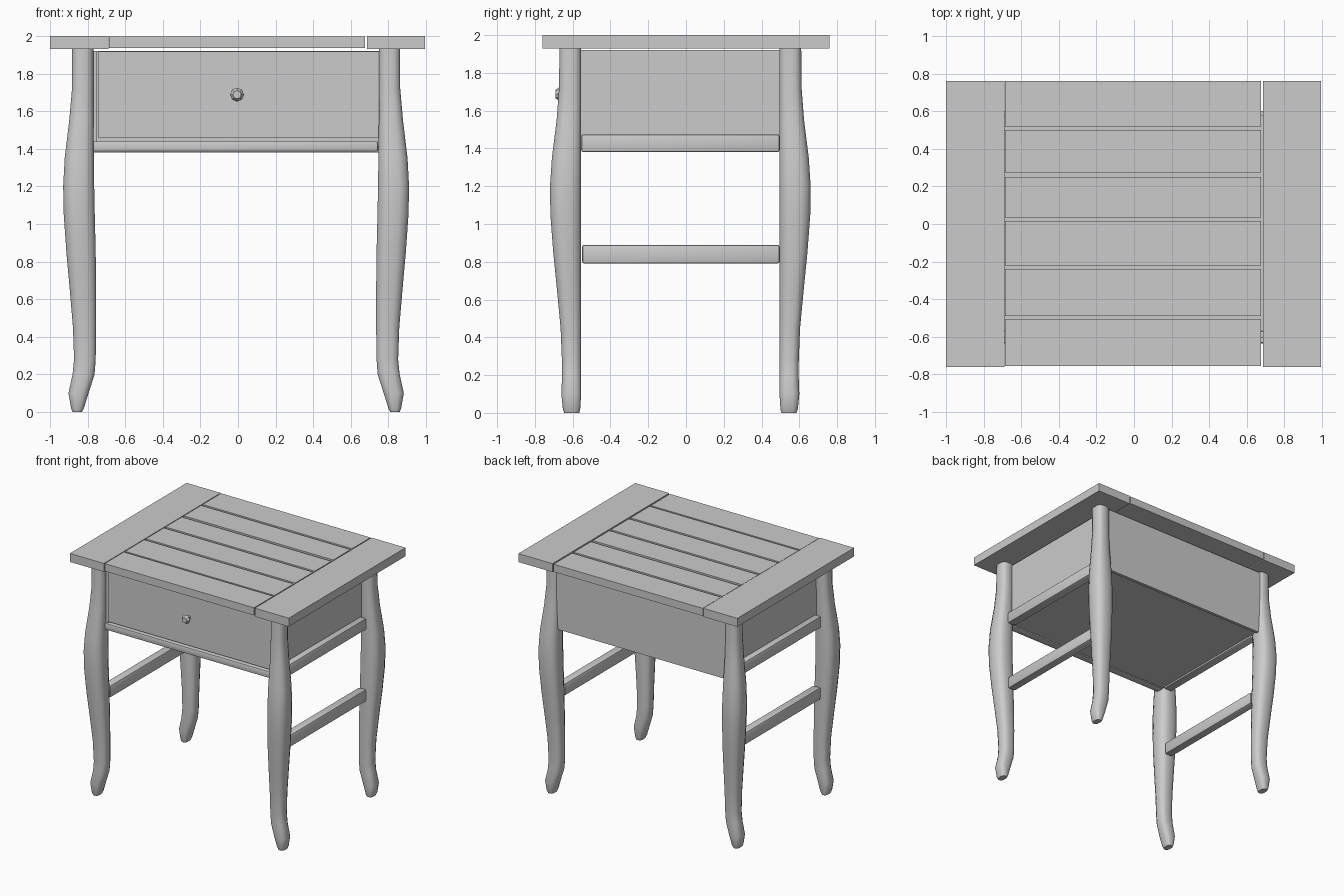
import bpy, bmesh, math
from mathutils import Matrix

if "Cube" in bpy.data.objects:
    bpy.data.objects.remove(bpy.data.objects["Cube"])

grey = bpy.data.materials.new("painted grey")
grey.diffuse_color = (0.6, 0.6, 0.6, 1)
grey.use_nodes = True
grey.node_tree.nodes["Principled BSDF"].inputs["Base Color"].default_value = grey.diffuse_color


def finish(name, bm, smooth=True):
    bmesh.ops.recalc_face_normals(bm, faces=bm.faces)
    mesh = bpy.data.meshes.new(name)
    bm.to_mesh(mesh)
    bm.free()
    mesh.materials.append(grey)
    ob = bpy.data.objects.new(name, mesh)
    bpy.context.collection.objects.link(ob)
    if smooth:
        bpy.ops.object.select_all(action='DESELECT')
        ob.select_set(True)
        bpy.context.view_layer.objects.active = ob
        bpy.ops.object.shade_smooth_by_angle(angle=math.radians(40))
    return ob


def box(name, x, y, z, bevel=0.0):
    bm = bmesh.new()
    bmesh.ops.create_cube(bm, size=1)
    for v in bm.verts:
        v.co = [a + (c + 0.5) * (b - a) for c, (a, b) in zip(v.co, (x, y, z))]
    if bevel:
        bmesh.ops.bevel(bm, geom=bm.edges[:], offset=bevel, segments=2,
                        affect='EDGES', profile=0.5)
    return finish(name, bm, bool(bevel))


# Legs: (z, x inner, x outer, y inner, y outer), measured from the leg frame centre
CX, CY = -0.01, -0.03
LEG = [
    (0.00, 0.82, 0.87, 0.535, 0.615),
    (0.02, 0.81, 0.878, 0.53, 0.622),
    (0.10, 0.785, 0.892, 0.525, 0.630),
    (0.20, 0.753, 0.870, 0.525, 0.626),
    (0.28, 0.747, 0.862, 0.525, 0.627),
    (0.45, 0.745, 0.868, 0.525, 0.634),
    (0.65, 0.745, 0.885, 0.525, 0.653),
    (0.85, 0.747, 0.903, 0.525, 0.673),
    (1.05, 0.752, 0.917, 0.525, 0.688),
    (1.20, 0.755, 0.920, 0.525, 0.690),
    (1.35, 0.757, 0.912, 0.525, 0.680),
    (1.55, 0.759, 0.888, 0.525, 0.655),
    (1.72, 0.760, 0.873, 0.525, 0.642),
    (1.93, 0.760, 0.872, 0.525, 0.640),
]


def leg(name, sx, sy):
    bm = bmesh.new()
    rings = []
    for z, x0, x1, y0, y1 in LEG:
        cx, cy, rx, ry = (x0 + x1) / 2, (y0 + y1) / 2, (x1 - x0) / 2, (y1 - y0) / 2
        ring = []
        for i in range(12):
            a = math.tau * (i + 0.5) / 12
            # squared-off round section
            c, s = math.cos(a), math.sin(a)
            px = math.copysign(abs(c) ** 0.7, c) / math.cos(math.pi / 12) ** 0.7
            py = math.copysign(abs(s) ** 0.7, s) / math.cos(math.pi / 12) ** 0.7
            ring.append(bm.verts.new((CX + sx * (cx + rx * px),
                                      CY + sy * (cy + ry * py), z)))
        rings.append(ring)
    for a, b in zip(rings, rings[1:]):
        for i in range(12):
            j = (i + 1) % 12
            bm.faces.new((a[i], a[j], b[j], b[i]))
    bm.faces.new(rings[0])
    bm.faces.new(rings[-1])
    finish(name, bm)


for side, sx in (("left", -1), ("right", 1)):
    for end, sy in (("front", -1), ("back", 1)):
        leg(f"{end}_{side}_leg", sx, sy)

    def span(a, b):
        return sorted((CX + sx * a, CX + sx * b))
    # Side panel, rail beneath it and lower stretcher
    box(f"{side}_panel", span(0.76, 0.785), (-0.60, 0.57), (1.40, 1.92))
    box(f"{side}_rail", span(0.76, 0.835), (-0.555, 0.495), (1.38, 1.475), 0.012)
    box(f"{side}_stretcher", span(0.765, 0.835), (-0.55, 0.495), (0.79, 0.89), 0.012)

# Table top: two end boards and six slats
box("left_end_board", (-1.0, -0.69), (-0.76, 0.76), (1.93, 2.0))
box("right_end_board", (0.685, 0.995), (-0.76, 0.76), (1.93, 2.0))
SLATS = [(-0.755, -0.505), (-0.49, -0.24), (-0.22, 0.015),
         (0.035, 0.25), (0.275, 0.50), (0.52, 0.76)]
for i, y in enumerate(SLATS):
    box(f"slat_{i + 1}", (-0.685, 0.675), y, (1.935, 1.998))

# Case: back, bottom, front rail, drawer and its frame strip
box("back_panel", (-0.78, 0.76), (0.575, 0.60), (1.38, 1.92))
box("case_bottom", (-0.77, 0.75), (-0.60, 0.575), (1.395, 1.415))
box("front_rail", (-0.775, 0.745), (-0.635, -0.57), (1.385, 1.44), 0.008)
box("frame_strip", (-0.77, -0.75), (-0.62, -0.57), (1.44, 1.92))
box("drawer_front", (-0.742, 0.75), (-0.63, -0.605), (1.457, 1.917))

# Drawer knob: stem and faceted head
bm = bmesh.new()
turn = Matrix.Rotation(math.pi / 2, 4, 'X')
for r1, r2, depth, y in ((0.016, 0.016, 0.03, -0.64), (0.022, 0.037, 0.018, -0.660),
                         (0.037, 0.022, 0.022, -0.680)):
    bmesh.ops.create_cone(bm, cap_ends=True, segments=8, radius1=r1, radius2=r2,
                          depth=depth, matrix=Matrix.Translation((-0.005, y, 1.688)) @ turn)
finish("drawer_knob", bm, False)
